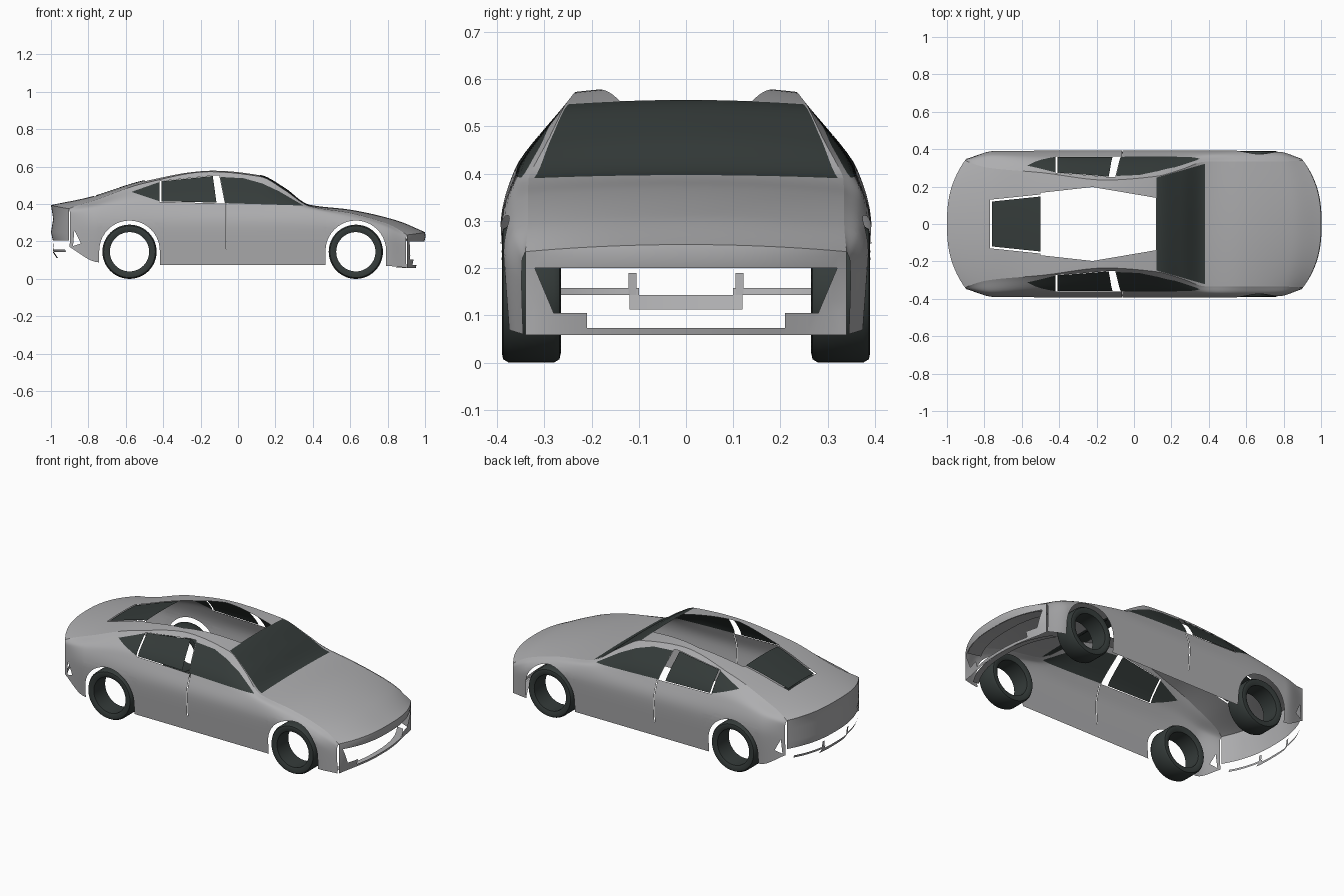
import bpy, bmesh, math
from mathutils import Vector

if bpy.data.objects.get("Cube"):
    bpy.data.objects.remove(bpy.data.objects["Cube"])


def material(name, rgb):
    mat = bpy.data.materials.new(name)
    mat.use_nodes = True
    mat.diffuse_color = (*rgb, 1)
    mat.node_tree.nodes["Principled BSDF"].inputs["Base Color"].default_value = (*rgb, 1)
    return mat


PAINT = material("silver paint", (0.42, 0.42, 0.43))
GLASS = material("dark glass", (0.035, 0.044, 0.042))
RUBBER = material("black rubber", (0.035, 0.044, 0.042))
BODY, PANE, VOID = 0, 1, 2

# Body stations: x, sill y, sill z, flank y, flank z, belt y, belt z, rail y, rail z, centre z
STATIONS = [
    (-1, .345, .17, .348, .28, .347, .35, .34, .375, .395),
    (-.8, .375, .09, .39, .28, .367, .38, .30, .418, .436),
    (-.5, .378, .075, .393, .28, .362, .41, .275, .512, .528),
    (-.15, .378, .075, .393, .28, .36, .405, .235, .573, .587),
    (.12, .378, .075, .393, .28, .36, .40, .255, .547, .556),
    (.25, .378, .075, .393, .28, .362, .39, .29, .475, .487),
    (.38, .378, .075, .393, .28, .365, .375, .333, .39, .397),
    (.6, .378, .075, .393, .27, .37, .33, .335, .353, .37),
    (.85, .375, .07, .385, .22, .366, .275, .335, .292, .312),
    (1, .345, .06, .348, .17, .347, .215, .34, .235, .25),
]


def smooth_value(xs, vs, x):
    """Overshoot-free cubic interpolation."""
    slopes = [(b - a) / (q - p) for a, b, p, q in zip(vs, vs[1:], xs, xs[1:])]

    def tangent(i):
        if i == 0 or i == len(xs) - 1:
            return slopes[min(i, len(slopes) - 1)]
        a, b = slopes[i - 1], slopes[i]
        return 2 * a * b / (a + b) if a * b > 0 else 0

    i = max(k for k in range(len(slopes)) if k == 0 or xs[k] <= x)
    h = xs[i + 1] - xs[i]
    t = (x - xs[i]) / h
    return ((2*t**3 - 3*t*t + 1) * vs[i] + (t**3 - 2*t*t + t) * h * tangent(i)
            + (3*t*t - 2*t**3) * vs[i + 1] + (t**3 - t*t) * h * tangent(i + 1))


def station(u):
    cols = list(zip(*STATIONS))
    return [smooth_value(cols[0], c, u) for c in cols[1:]]


def plan(u, y):
    """Round the nose and tail in plan."""
    pull = max(0, (abs(u) - .5) / .5) ** 2 * .1 * (abs(y) / .345) ** 2.5
    return u - math.copysign(pull, u)


def grid(rows):
    bm = bmesh.new()
    vs = [[bm.verts.new(p) for p in row] for row in rows]
    for a, b in zip(vs, vs[1:]):
        for j in range(len(a) - 1):
            bm.faces.new((a[j], b[j], b[j + 1], a[j + 1]))
    return bm


def cut(bm, outline, axes, index, keep=lambda c: True):
    """Slice a convex outline into the surface and mark the faces inside it."""
    a, b = axes
    low = [min(p[k] for p in outline) for k in (0, 1)]
    high = [max(p[k] for p in outline) for k in (0, 1)]
    mid = [sum(p[k] for p in outline) / len(outline) for k in (0, 1)]

    def near(f):
        return keep(f.calc_center_median()) and all(
            min(v.co[ax] for v in f.verts) <= high[k] and max(v.co[ax] for v in f.verts) >= low[k]
            for k, ax in enumerate(axes))

    planes = []
    for p, q in zip(outline, outline[1:] + outline[:1]):
        co, no = Vector(), Vector()
        co[a], co[b] = p
        no[a], no[b] = q[1] - p[1], p[0] - q[0]
        if (mid[0] - p[0]) * no[a] + (mid[1] - p[1]) * no[b] > 0:
            no.negate()
        planes.append((co, no))
        faces = [f for f in bm.faces if near(f)]
        geom = faces + list({e for f in faces for e in f.edges}) + list({v for f in faces for v in f.verts})
        bmesh.ops.bisect_plane(bm, geom=geom, dist=1e-5, plane_co=co, plane_no=no)
    for f in bm.faces:
        c = f.calc_center_median()
        if keep(c) and all((c - co).dot(no) < 0 for co, no in planes):
            f.material_index = index


def finish(bm, name, mats, mirror=False):
    bmesh.ops.delete(bm, geom=[f for f in bm.faces if f.material_index == VOID], context='FACES')
    mesh = bpy.data.meshes.new(name)
    bm.to_mesh(mesh)
    bm.free()
    for m in mats:
        mesh.materials.append(m)
    ob = bpy.data.objects.new(name, mesh)
    bpy.context.collection.objects.link(ob)
    if mirror:
        mod = ob.modifiers.new("mirror", 'MIRROR')
        mod.use_axis = (False, True, False)
        mod.use_clip = False
    bpy.ops.object.select_all(action='DESELECT')
    ob.select_set(True)
    bpy.context.view_layer.objects.active = ob
    bpy.ops.object.shade_smooth_by_angle(angle=math.radians(40))
    return ob


US = [-1 + 2 * i / 90 for i in range(91)]
WHEELS = (-.58, .63)

# Body sides, from sill to roof rail
rows = []
for u in US:
    s = station(u)
    row = []
    for j in range(22):
        t = j / 7
        y = smooth_value(range(4), s[0:8:2], t)
        row.append((plan(u, y), -y, smooth_value(range(4), s[1:8:2], t)))
    rows.append(row)
side = grid(rows)
for wx in WHEELS:
    arch = [(wx + .162 * math.cos(k * math.pi / 20), .15 + .162 * math.sin(k * math.pi / 20)) for k in range(21)]
    cut(side, arch + [(wx - .162, 0), (wx + .162, 0)], (0, 2), VOID)
# Side windows with open pillar gaps
cut(side, [(-.42, .412), (-.07, .403), (-.1, .552), (-.135, .552), (-.42, .522)], (0, 2), VOID)
cut(side, [(-.41, .415), (-.115, .408), (-.135, .55), (-.41, .522)], (0, 2), PANE)
cut(side, [(-.57, .465), (-.42, .415), (-.42, .518)], (0, 2), PANE)
cut(side, [(-.095, .545), (.03, .538), (.13, .51), (.22, .468), (.35, .392), (-.068, .405)], (0, 2), PANE)
# Door seam and rear corner vent
cut(side, [(-.065, .16), (-.061, .16), (-.061, .402), (-.065, .402)], (0, 2), VOID)
cut(side, [(-.875, .26), (-.84, .19), (-.882, .175)], (0, 2), VOID)
finish(side, "body_side", [PAINT, GLASS], mirror=True)


# Hood, roof and tail deck with the nose and tail faces
def deck_row(u, z=None, dx=0):
    s = station(u)
    row = []
    for j in range(41):
        t = j / 20 - 1
        y = t * s[6]
        top = s[7] + (s[8] - s[7]) * (1 - t * t)
        row.append((plan(u, y) + dx * (1 - t ** 4), y, top if z is None else z))
    return row


tail = [deck_row(-1, .205, .01), deck_row(-1, .25, 0), deck_row(-1, .32, .012)]
nose = [deck_row(1, .225, .003), deck_row(1, .2, -.004), deck_row(1, .13, -.03), deck_row(1, .058, -.05)]
deck = grid(tail + [deck_row(u) for u in US] + nose)
cut(deck, [(-.5, -.245), (-.4, -.228), (.0, -.222), (.118, -.235),
           (.118, .235), (.0, .222), (-.4, .228), (-.5, .245)], (0, 1), VOID)
cut(deck, [(.12, -.248), (.38, -.322), (.38, .322), (.12, .248)], (0, 1), PANE)
cut(deck, [(-.77, -.13), (-.5, -.158), (-.5, .158), (-.77, .13)], (0, 1), VOID)
cut(deck, [(-.76, -.12), (-.5, -.147), (-.5, .147), (-.76, .12)], (0, 1), PANE)
# Front air intake
front = lambda c: c.x > .8
cut(deck, [(-.32, .2), (.32, .2), (.28, .105), (-.28, .105)], (1, 2), VOID, front)
cut(deck, [(-.21, .11), (.21, .11), (.21, .073), (-.21, .073)], (1, 2), VOID, front)
finish(deck, "hood_and_tail_deck", [PAINT, GLASS])


# Thin strips that follow the rounded nose and tail
def strip(name, y0, y1, end, low, high, mirror=False):
    rows = []
    for k in range(13):
        y = y0 + (y1 - y0) * k / 12
        rows.append([(plan(end, y) + dx, y, z) for dx, z in (low, high)])
    finish(grid(rows), name, [PAINT], mirror)


strip("nose_underside", -.3, .3, 1, (-.1, .215), (-.005, .2))
strip("front_splitter", -.33, .33, 1, (-.09, .062), (-.05, .058))
strip("rear_bumper_bar", .1, .3, -1, (.01, .143), (.005, .158), True)
strip("rear_bumper_upright", .105, .122, -1, (.01, .143), (.005, .19), True)
strip("rear_diffuser", -.12, .12, -1, (.03, .112), (.01, .143))

# Hollow tyres turned from one closed profile of radius and width
PROFILE = [(.105, .275), (.125, .265), (.138, .268), (.145, .28),
           (.145, .375), (.138, .387), (.125, .39), (.105, .382)]
SEGMENTS = 48
for wx, end in zip(WHEELS, ("rear", "front")):
    for sign, hand in ((1, "far"), (-1, "near")):
        rows = []
        for k in range(SEGMENTS + 1):
            a = 2 * math.pi * k / SEGMENTS
            rows.append([(wx + r * math.cos(a), sign * y, .145 + r * math.sin(a))
                         for r, y in PROFILE + PROFILE[:1]])
        tyre = grid(rows)
        bmesh.ops.remove_doubles(tyre, verts=tyre.verts, dist=1e-5)
        bmesh.ops.recalc_face_normals(tyre, faces=tyre.faces)
        finish(tyre, f"{end}_tyre_{hand}_side", [RUBBER])
